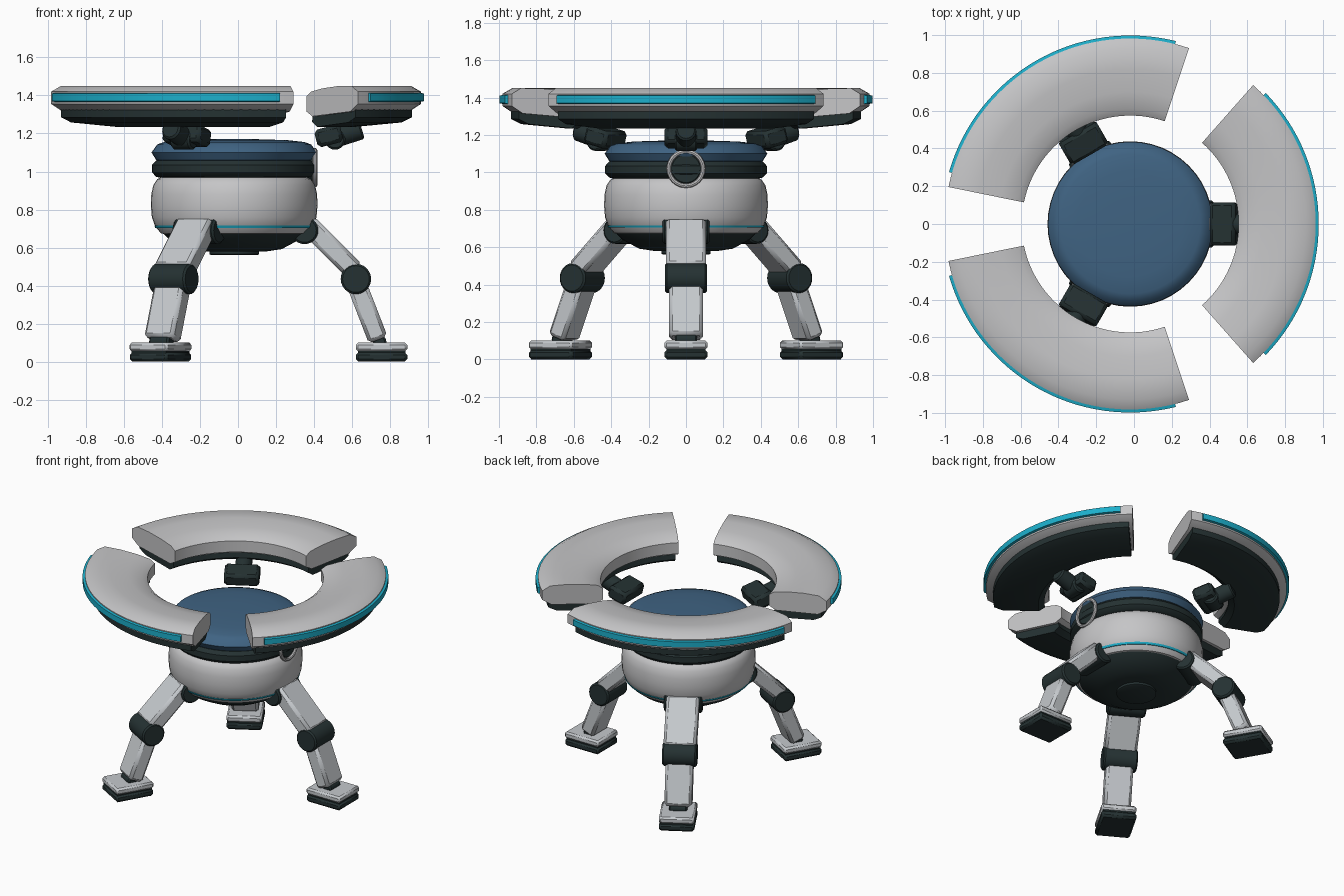
import bpy, bmesh
from math import pi, sin, cos, radians, atan2, hypot
from mathutils import Matrix, Vector

cube = bpy.data.objects.get("Cube")
if cube:
    bpy.data.objects.remove(cube)

CENTRE = Matrix.Translation((-0.02, 0, 0))
parts = []


def material(name, r, g, b):
    m = bpy.data.materials.new(name)
    m.use_nodes = True
    m.diffuse_color = (r, g, b, 1)
    m.node_tree.nodes["Principled BSDF"].inputs["Base Color"].default_value = (r, g, b, 1)
    return m


GREY = material("shell grey", 0.56, 0.56, 0.57)
LIGHT = material("leg grey", 0.56, 0.585, 0.61)
DARK = material("dark joint", 0.018, 0.031, 0.032)
BLUE = material("blue lid", 0.05, 0.125, 0.225)
CYAN = material("cyan trim", 0.012, 0.43, 0.6)


def finish(name, bm, mat, turn=0.0, bevel=0.0):
    bmesh.ops.recalc_face_normals(bm, faces=bm.faces)
    mesh = bpy.data.meshes.new(name)
    bm.to_mesh(mesh)
    bm.free()
    mesh.materials.append(mat)
    ob = bpy.data.objects.new(name, mesh)
    ob.matrix_world = CENTRE @ Matrix.Rotation(turn, 4, "Z")
    bpy.context.collection.objects.link(ob)
    if bevel:
        mod = ob.modifiers.new("edges", "BEVEL")
        mod.width = bevel
        mod.segments = 1
        mod.limit_method = "ANGLE"
    parts.append(ob)
    return ob


def lathe(name, profile, mat, steps=48):
    """Spin an open (radius, height) profile, capped at both ends."""
    bm = bmesh.new()
    rings = [[bm.verts.new((r * cos(2 * pi * i / steps), r * sin(2 * pi * i / steps), z))
              for i in range(steps)] for r, z in profile]
    for a, b in zip(rings, rings[1:]):
        for i in range(steps):
            j = (i + 1) % steps
            bm.faces.new((a[i], a[j], b[j], b[i]))
    bm.faces.new(rings[0])
    bm.faces.new(rings[-1])
    return finish(name, bm, mat)


def arc(name, profile, half_angle, mat, turn, steps=32):
    """Sweep a closed (radius, height) section through an arc."""
    bm = bmesh.new()
    rows = []
    for i in range(steps + 1):
        a = radians(half_angle) * (2 * i / steps - 1)
        rows.append([bm.verts.new((r * cos(a), r * sin(a), z)) for r, z in profile])
    n = len(profile)
    for p, q in zip(rows, rows[1:]):
        for k in range(n):
            bm.faces.new((p[k], p[(k + 1) % n], q[(k + 1) % n], q[k]))
    bm.faces.new(rows[0])
    bm.faces.new(rows[-1])
    return finish(name, bm, mat, turn)


def beam(name, start, end, thick, width, mat, turn, bevel=0.018):
    """Box running between two (radius, height) points."""
    dx, dz = end[0] - start[0], end[1] - start[1]
    place = (Matrix.Translation(((start[0] + end[0]) / 2, 0, (start[1] + end[1]) / 2))
             @ Matrix.Rotation(-atan2(dz, dx), 4, "Y")
             @ Matrix.Diagonal((hypot(dx, dz), width, thick, 1)))
    bm = bmesh.new()
    bmesh.ops.create_cube(bm, size=1, matrix=place)
    return finish(name, bm, mat, turn, bevel)


def rod(name, start, end, radius, mat, turn, bevel=0.01, sides=24):
    """Cylinder between two points."""
    a, b = Vector(start), Vector(end)
    place = (Matrix.Translation((a + b) / 2)
             @ (b - a).to_track_quat("Z", "Y").to_matrix().to_4x4())
    bm = bmesh.new()
    bmesh.ops.create_cone(bm, cap_ends=True, segments=sides, radius1=radius,
                          radius2=radius, depth=(b - a).length, matrix=place)
    return finish(name, bm, mat, turn, bevel)


def pivot(name, r, z, radius, width, mat, turn):
    return rod(name, (r, -width / 2, z), (r, width / 2, z), radius, mat, turn)


# Central body, bottom to top
lathe("bottom_cap", [(0.12, 0.56), (0.13, 0.565), (0.13, 0.6)], DARK)
lathe("lower_bowl", [(0.17, 0.58), (0.25, 0.592), (0.34, 0.64), (0.375, 0.675),
                     (0.37, 0.7)], DARK)
lathe("body_shell", [(0.35, 0.668), (0.385, 0.675), (0.415, 0.71), (0.433, 0.76), (0.438, 0.82),
                     (0.436, 0.88), (0.425, 0.93), (0.405, 0.96), (0.37, 0.978)], GREY)
lathe("body_stripe", [(0.4, 0.704), (0.415, 0.704), (0.421, 0.717), (0.4, 0.717)], CYAN)
lathe("neck_band", [(0.38, 0.965), (0.41, 0.972), (0.432, 0.995), (0.432, 1.035),
                    (0.41, 1.058), (0.36, 1.06)], DARK)
lathe("lid", [(0.38, 1.05), (0.41, 1.06), (0.435, 1.1), (0.405, 1.142),
              (0.37, 1.155), (0.28, 1.165), (0.12, 1.17)], BLUE)

# Round port on the left side of the body
rod("port_disc", (0.38, 0, 1.02), (0.425, 0, 1.02), 0.085, DARK, 0)
bm = bmesh.new()
loops = []
for i in range(32):
    a = 2 * pi * i / 32
    loops.append([bm.verts.new((0.425 + 0.012 * sin(b), (0.092 + 0.012 * cos(b)) * cos(a),
                                1.02 + (0.092 + 0.012 * cos(b)) * sin(a)))
                  for b in (k * pi / 4 for k in range(8))])
for i, p in enumerate(loops):
    q = loops[(i + 1) % len(loops)]
    for k in range(8):
        bm.faces.new((p[k], p[(k + 1) % 8], q[(k + 1) % 8], q[k]))
finish("port_ring", bm, GREY)

PANEL = [(0.574, 1.395), (0.61, 1.42), (0.70, 1.437), (0.82, 1.449), (0.93, 1.45), (0.982, 1.42),
         (0.982, 1.355), (0.92, 1.315), (0.62, 1.29), (0.574, 1.315)]
SLAB = [(0.61, 1.31), (0.60, 1.262), (0.64, 1.235), (0.88, 1.258), (0.935, 1.285), (0.935, 1.33)]
STRIP = [(0.975, 1.365), (0.998, 1.37), (0.998, 1.41), (0.975, 1.415)]

# Three identical arms: ring panel with its mount above, leg below
for n, side in enumerate(("left", "back_right", "front_right")):
    t = n * 2 * pi / 3
    arc("ring_panel_" + side, PANEL, 48.5, GREY, t)
    arc("ring_underside_" + side, SLAB, 47, DARK, t)
    arc("ring_light_" + side, STRIP, 44, CYAN, t)

    # Panel mount
    beam("mount_block_" + side, (0.43, 1.17), (0.565, 1.205), 0.095, 0.23, DARK, t)
    rod("mount_rod_" + side, (0.5, 0, 1.17), (0.67, 0, 1.225), 0.055, DARK, t)
    pivot("mount_pivot_" + side, 0.53, 1.17, 0.055, 0.12, DARK, t)

    # Leg
    pivot("hip_" + side, 0.37, 0.69, 0.072, 0.25, DARK, t)
    beam("upper_leg_" + side, (0.385, 0.725), (0.635, 0.475), 0.105, 0.215, LIGHT, t)
    pivot("knee_" + side, 0.64, 0.435, 0.08, 0.225, DARK, t)
    beam("lower_leg_" + side, (0.635, 0.43), (0.757, 0.115), 0.105, 0.18, LIGHT, t)
    pivot("ankle_" + side, 0.765, 0.105, 0.035, 0.12, DARK, t)
    beam("foot_" + side, (0.64, 0.077), (0.91, 0.077), 0.046, 0.232, LIGHT, t, 0.012)
    beam("foot_gap_" + side, (0.65, 0.052), (0.9, 0.052), 0.02, 0.21, DARK, t, 0)
    beam("sole_" + side, (0.64, 0.025), (0.91, 0.025), 0.05, 0.232, DARK, t, 0.014)

# Smooth curved surfaces, keep hard edges
bpy.ops.object.select_all(action="DESELECT")
for ob in parts:
    ob.select_set(True)
bpy.context.view_layer.objects.active = parts[0]
bpy.ops.object.shade_smooth_by_angle(angle=radians(35))
